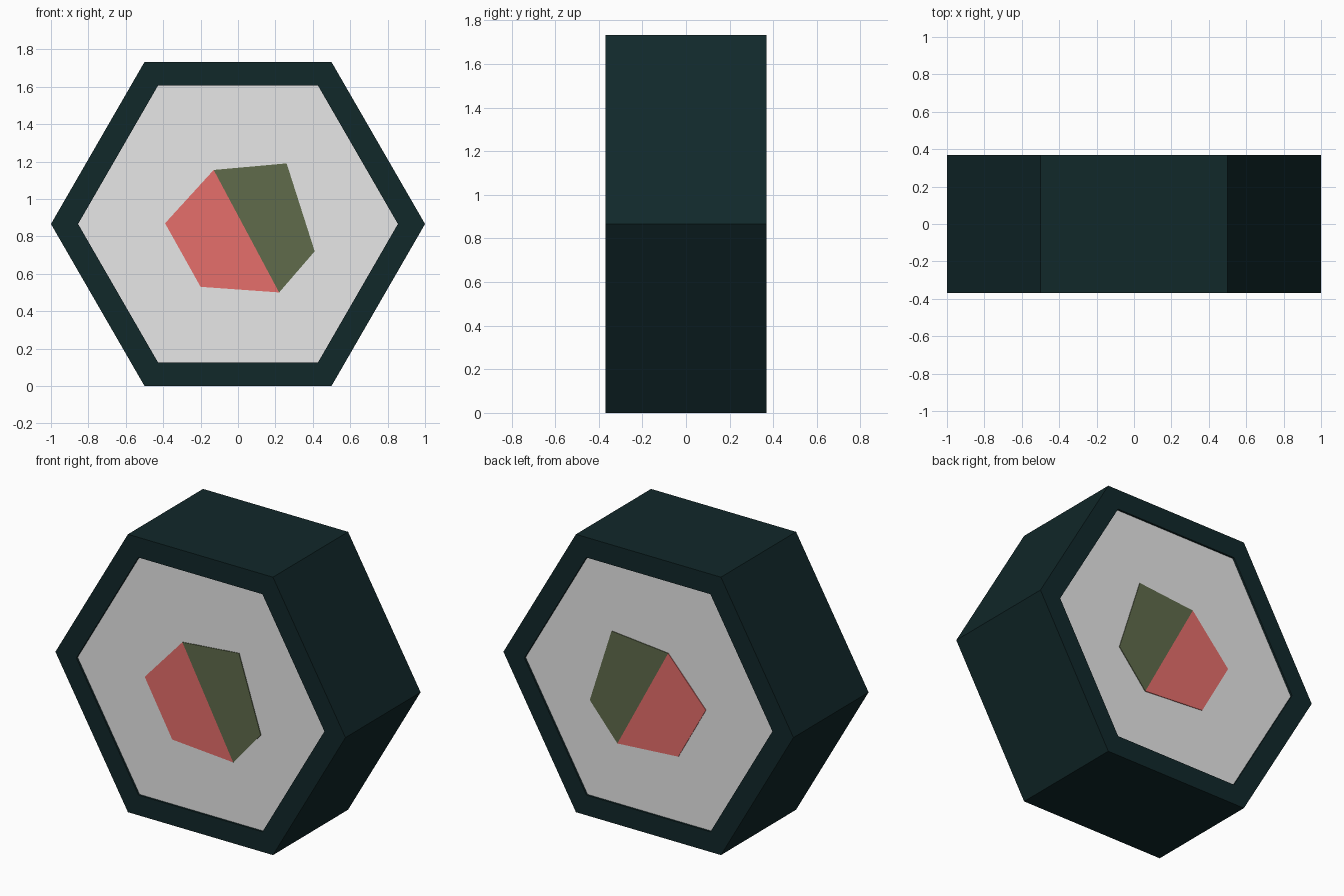
import bpy, math

if "Cube" in bpy.data.objects:
    bpy.data.objects.remove(bpy.data.objects["Cube"])

MID = math.sqrt(3) / 2      # height of the roll's axis
HALF = 0.37                 # half the roll's thickness


def material(name, rgb):
    m = bpy.data.materials.new(name)
    m.diffuse_color = (*rgb, 1)
    m.use_nodes = True
    m.node_tree.nodes["Principled BSDF"].inputs["Base Color"].default_value = m.diffuse_color
    return m


def hexagon(r):
    return [(r * math.cos(math.radians(60 * i)), MID + r * math.sin(math.radians(60 * i)))
            for i in range(6)]


def make(name, verts, faces, mat):
    me = bpy.data.meshes.new(name)
    me.from_pydata(verts, [], faces)
    me.materials.append(mat)
    ob = bpy.data.objects.new(name, me)
    bpy.context.collection.objects.link(ob)


def prism(name, outline, half, mat):
    # outline is counter-clockwise in the front view
    n = len(outline)
    verts = [(x, y, z) for y in (-half, half) for x, z in outline]
    faces = [tuple(range(n)), tuple(reversed(range(n, 2 * n)))]
    faces += [(i, i + n, (i + 1) % n + n, (i + 1) % n) for i in range(n)]
    make(name, verts, faces, mat)


def tube(name, outer, inner, half, mat):
    # four loops: outer front, outer back, inner back, inner front
    n = len(outer)
    loops = ((outer, -half), (outer, half), (inner, half), (inner, -half))
    verts = [(x, y, z) for loop, y in loops for x, z in loop]
    faces = []
    for k in range(4):
        a, b = k * n, (k + 1) % 4 * n
        faces += [(a + i, b + i, b + (i + 1) % n, a + (i + 1) % n) for i in range(n)]
    make(name, verts, faces, mat)


seaweed = material("dark seaweed", (0.0055, 0.021, 0.023))
white = material("rice white", (0.8, 0.8, 0.8))
pink = material("salmon pink", (0.79, 0.156, 0.146))
green = material("avocado green", (0.115, 0.147, 0.07))

# Seaweed wrap and the slightly recessed rice
tube("seaweed_wrap", hexagon(1.0), hexagon(0.855), HALF, seaweed)
prism("rice", hexagon(0.857), HALF - 0.012, white)

# Two fillings running through the roll, sharing a slanted seam
top, bottom = (-0.13, 1.155), (0.22, 0.50)
prism("salmon_filling", [top, (-0.39, 0.87), (-0.20, 0.53), bottom], HALF - 0.008, pink)
prism("avocado_filling", [bottom, (0.41, 0.72), (0.26, 1.19), top], HALF - 0.008, green)
